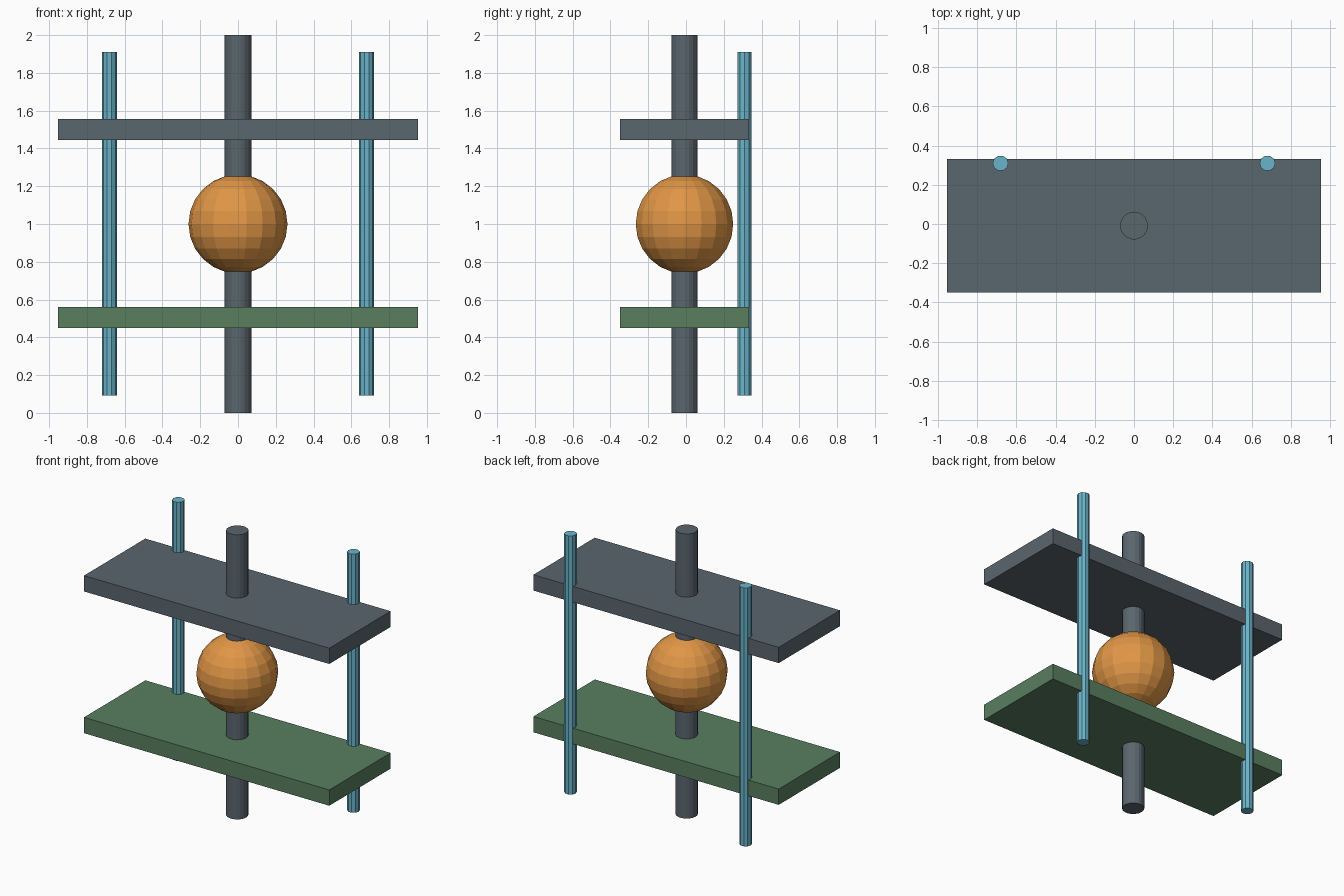
import bpy
import math

if "Cube" in bpy.data.objects:
    bpy.data.objects.remove(bpy.data.objects["Cube"])

CENTRE_Y = -0.008


def material(name, rgb):
    """Flat colour from 0-255 sRGB values."""
    mat = bpy.data.materials.new(name)
    lin = [((c / 255 + 0.055) / 1.055) ** 2.4 for c in rgb]
    mat.diffuse_color = (*lin, 1)
    mat.use_nodes = True
    mat.node_tree.nodes["Principled BSDF"].inputs["Base Color"].default_value = mat.diffuse_color
    return mat


slate = material("slate_grey", (90, 102, 110))
green = material("leaf_green", (88, 126, 95))
orange = material("warm_orange", (224, 150, 70))
blue = material("sky_blue", (106, 180, 202))


def finish(name, mat):
    obj = bpy.context.object
    obj.name = name
    obj.data.materials.append(mat)
    return obj


def rod(name, mat, x, y, z0, z1, radius, sides):
    # rotated so that one corner points along +x
    bpy.ops.mesh.primitive_cylinder_add(
        vertices=sides, radius=radius, depth=z1 - z0,
        location=(x, y, (z0 + z1) / 2), rotation=(0, 0, -math.pi / 2))
    return finish(name, mat)


def plate(name, mat, z):
    bpy.ops.mesh.primitive_cube_add(size=1, location=(0, CENTRE_Y, z))
    obj = finish(name, mat)
    obj.scale = (1.907, 0.681, 0.111)
    return obj


# Central pole
rod("central_pole", slate, 0, CENTRE_Y, 0, 2, 0.071, 18)

# Two shelves
plate("upper_shelf", slate, 1.5)
plate("lower_shelf", green, 0.504)

# Ball threaded on the pole
bpy.ops.mesh.primitive_uv_sphere_add(
    segments=18, ring_count=12, radius=0.262, location=(0, CENTRE_Y, 1.0))
finish("ball", orange).rotation_euler.z = -math.pi / 2

# Slim rear rods
for side, x in (("left", -0.681), ("right", 0.681)):
    rod(f"{side}_rear_rod", blue, x, 0.31, 0.093, 1.91, 0.04, 10)
